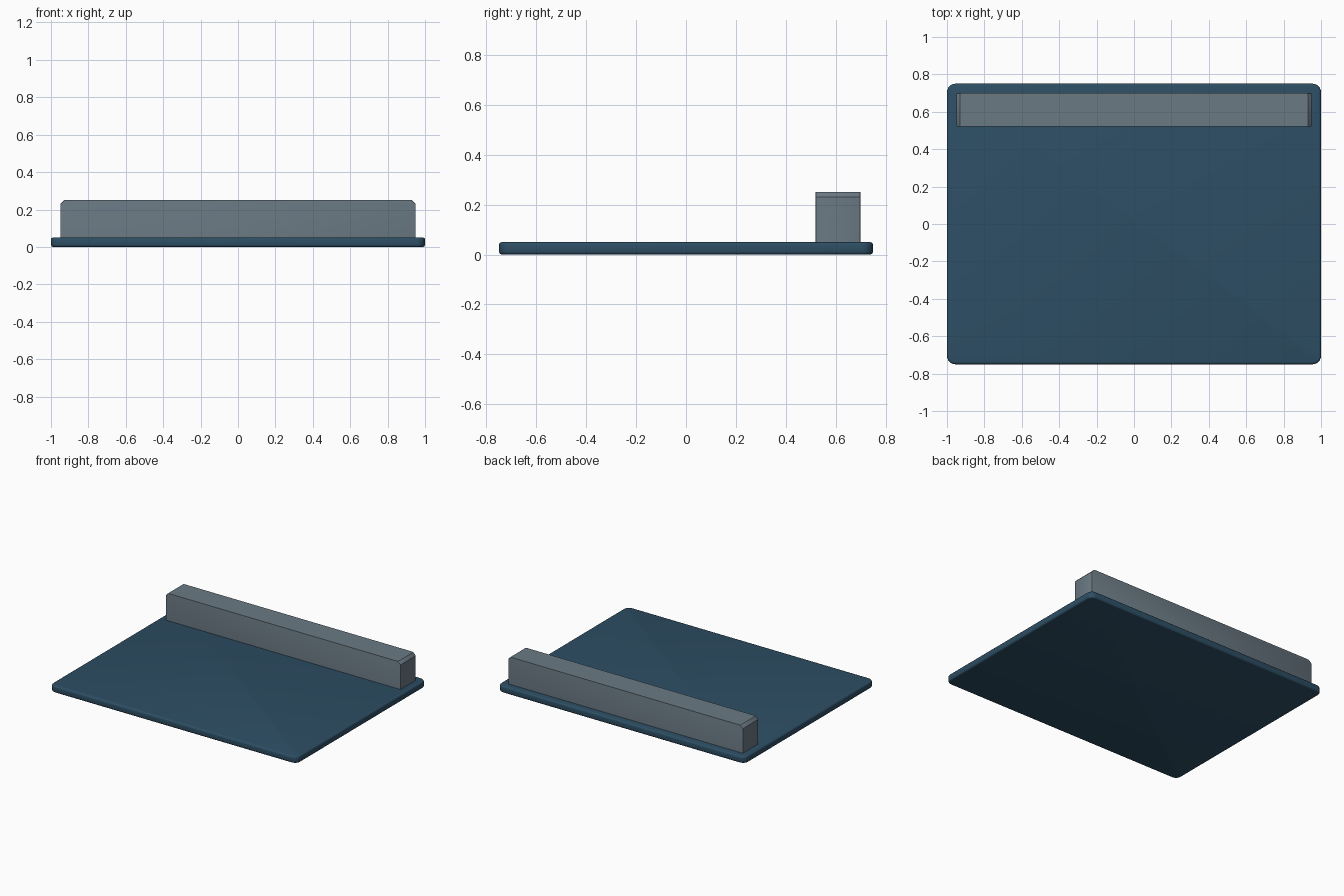
import bpy, bmesh

cube = bpy.data.objects.get("Cube")
if cube:
    bpy.data.objects.remove(cube, do_unlink=True)


def material(name, rgb):
    m = bpy.data.materials.new(name)
    m.use_nodes = True
    m.diffuse_color = (*rgb, 1)
    m.node_tree.nodes["Principled BSDF"].inputs["Base Color"].default_value = (*rgb, 1)
    return m


def box(name, lo, hi, mat, bevels):
    """Box from corner to corner; each bevel is (edge rule, width, segments)."""
    bm = bmesh.new()
    bmesh.ops.create_cube(bm, size=1)
    for v in bm.verts:
        for i in range(3):
            v.co[i] = hi[i] if v.co[i] > 0 else lo[i]
    for rule, width, segments in bevels:
        edges = [e for e in bm.edges if rule(e)]
        bmesh.ops.bevel(bm, geom=edges, offset=width, segments=segments,
                        profile=0.5, affect='EDGES', clamp_overlap=True)
    mesh = bpy.data.meshes.new(name)
    bm.to_mesh(mesh)
    bm.free()
    mesh.materials.append(mat)
    obj = bpy.data.objects.new(name, mesh)
    bpy.context.collection.objects.link(obj)
    bpy.ops.object.select_all(action='DESELECT')
    obj.select_set(True)
    bpy.context.view_layer.objects.active = obj
    bpy.ops.object.shade_smooth_by_angle(angle=0.55)
    return obj


def upright(e):
    a, b = e.verts
    return abs(a.co.z - b.co.z) > 0.01


def rim(e):
    # Edges between a flat cap and a side wall
    return any(abs(f.normal.z) > 0.9 for f in e.link_faces) and not upright(e)


def top_end(e):
    # Upper edges across the two ends of the bar
    a, b = e.verts
    return min(a.co.z, b.co.z) > 0.24 and abs(a.co.x - b.co.x) < 0.01


blue = material("slate_blue", (0.026, 0.076, 0.127))
grey = material("steel_grey", (0.147, 0.195, 0.231))

# Thin plate with rounded corners and softened rims
box("base_plate", (-1, -0.75, 0), (1, 0.75, 0.05), blue,
    [(upright, 0.045, 6), (rim, 0.012, 3)])

# Long bar along the back, chamfered at its upper ends
box("back_bar", (-0.95, 0.52, 0.05), (0.95, 0.70, 0.25), grey,
    [(top_end, 0.02, 1), (upright, 0.006, 2)])
